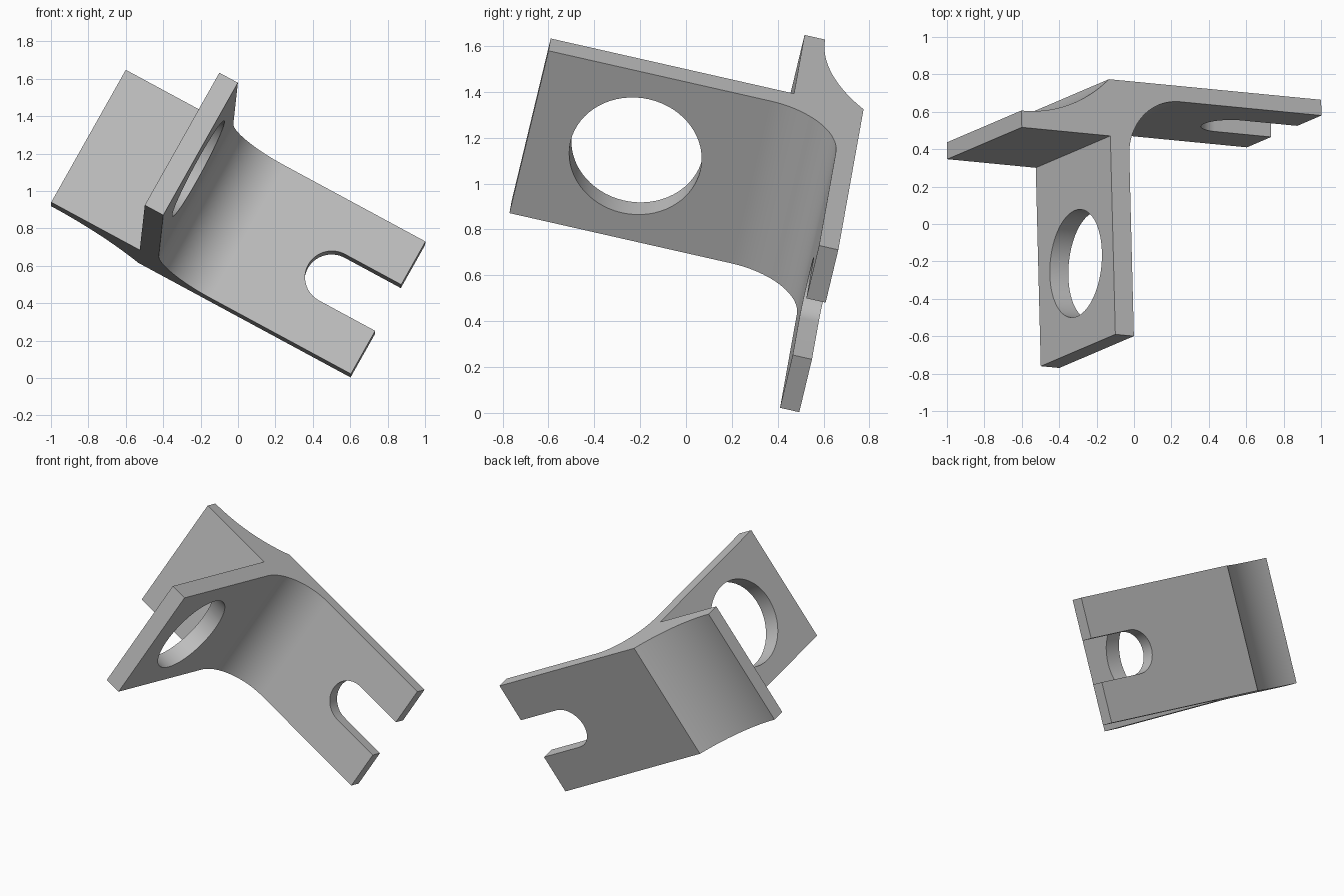
import bpy, bmesh
from math import sin, cos, asin, pi
from mathutils import Vector, Matrix

cube = bpy.data.objects.get("Cube")
if cube:
    bpy.data.objects.remove(cube, do_unlink=True)

# Tilted frame: along the slotted plate, towards its back, across its width
along = Vector((0.876, -0.085, -0.473)).normalized()
across = Vector((0.482, 0.205, 0.852))
across = (across - along * across.dot(along)).normalized()
back = across.cross(along)
FRAME = Matrix((along, back, across)).transposed().to_4x4()

LOW, HIGH = 0.393, 1.223
MID = (LOW + HIGH) / 2

grey = bpy.data.materials.new("light grey metal")
grey.use_nodes = True
colour = (0.52, 0.52, 0.52, 1)
grey.diffuse_color = colour
grey.node_tree.nodes["Principled BSDF"].inputs["Base Color"].default_value = colour


def arc(cx, cy, r, start, end, steps):
    """Points on a circular arc, both ends included."""
    angles = [start + (end - start) * i / steps for i in range(steps + 1)]
    return [(cx + r * cos(a), cy + r * sin(a)) for a in angles]


def prism(name, points, offset):
    """Extrude a closed loop of 3D points by an offset, in the tilted frame."""
    bm = bmesh.new()
    face = bm.faces.new([bm.verts.new(p) for p in points])
    new = bmesh.ops.extrude_face_region(bm, geom=[face])["geom"]
    bmesh.ops.translate(bm, vec=offset,
                        verts=[v for v in new if isinstance(v, bmesh.types.BMVert)])
    bmesh.ops.recalc_face_normals(bm, faces=bm.faces)
    mesh = bpy.data.meshes.new(name)
    bm.to_mesh(mesh)
    bm.free()
    mesh.materials.append(grey)
    obj = bpy.data.objects.new(name, mesh)
    obj.matrix_world = FRAME
    bpy.context.collection.objects.link(obj)
    return obj


# Bracket profile: side tab with hollow back, slotted plate, fillet, flange
tip, bend, end = -1.35, -0.81, 0.484
tab_back, plate_back = 0.247, 0.466
run, rise = bend - tip, plate_back - tab_back
radius = (run ** 2 + rise ** 2) / (2 * rise)
profile = arc(tip, tab_back + radius, radius, -pi / 2, -pi / 2 + asin(run / radius), 24)
profile += [(end, plate_back), (end, 0.38)]
profile += arc(-0.377, 0.06, 0.32, pi / 2, pi, 24)
profile += [(-0.697, -0.933), (bend, -0.933), (bend, 0.155), (tip, 0.155)]
bracket = prism("bracket", [(u, n, LOW) for u, n in profile], (0, 0, HIGH - LOW))

# Round hole through the flange
circle = arc(-0.457, MID, 0.29, 0, 2 * pi, 64)[:-1]
hole = prism("flange_hole_cutter", [(-1.0, n, w) for n, w in circle], (0.5, 0, 0))

# Open slot in the end of the plate
slot_shape = arc(0.142, MID, 0.145, pi / 2, 3 * pi / 2, 32)
slot_shape += [(0.6, MID - 0.145), (0.6, MID + 0.145)]
slot = prism("end_slot_cutter", [(u, 0.3, w) for u, w in slot_shape], (0, 0.3, 0))

bpy.context.view_layer.objects.active = bracket
for cutter in (hole, slot):
    cutter.hide_render = True
    mod = bracket.modifiers.new(cutter.name, "BOOLEAN")
    mod.operation = "DIFFERENCE"
    mod.solver = "EXACT"
    mod.object = cutter
    bpy.ops.object.modifier_apply(modifier=mod.name)
    bpy.data.objects.remove(cutter, do_unlink=True)

for obj in bpy.context.selected_objects:
    obj.select_set(False)
bracket.select_set(True)
bpy.ops.object.shade_smooth_by_angle(angle=pi / 8)
